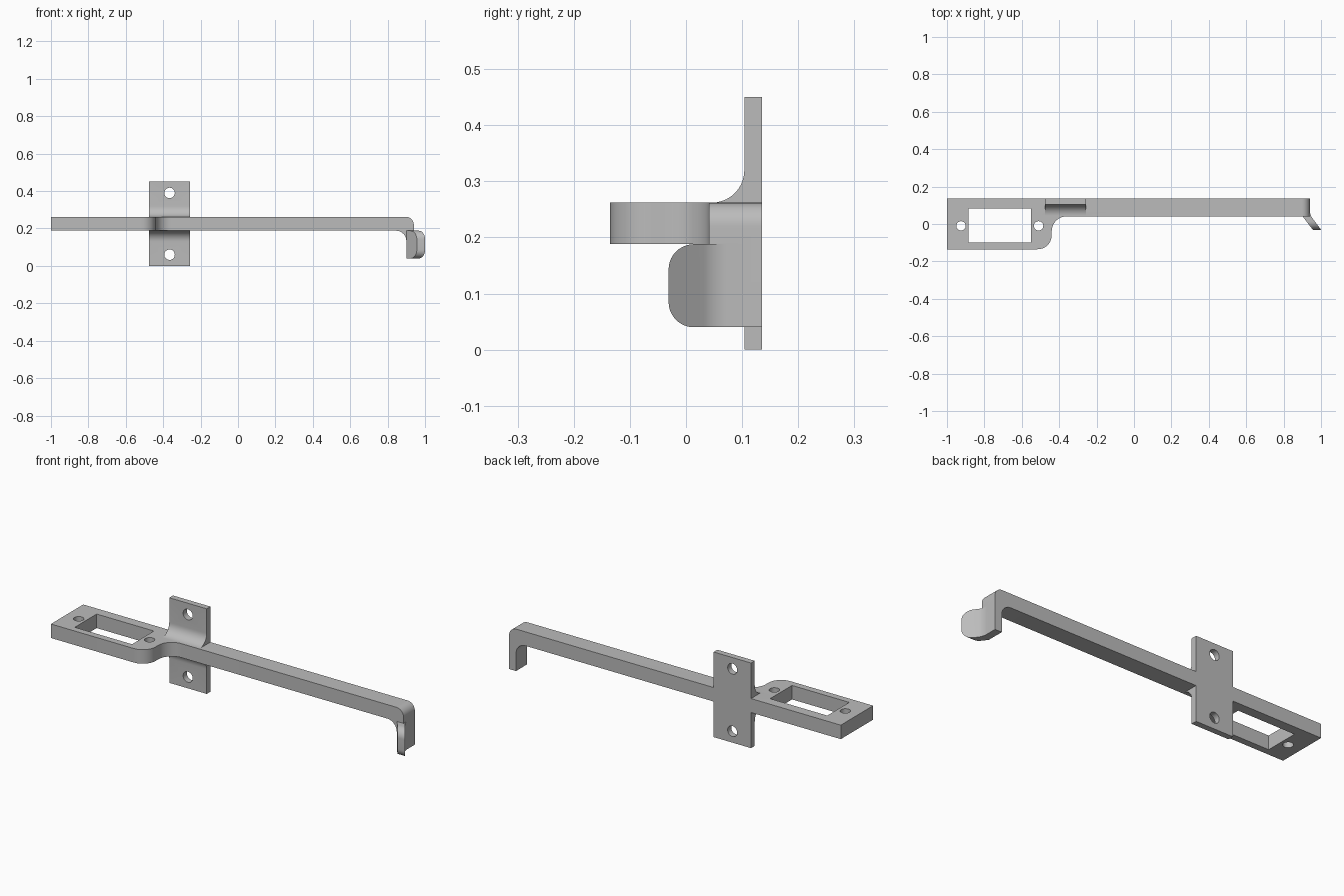
import bpy
import bmesh
from math import sin, cos, pi, radians
from mathutils import Vector

if "Cube" in bpy.data.objects:
    bpy.data.objects.remove(bpy.data.objects["Cube"])

steel = bpy.data.materials.new("plain_grey")
steel.use_nodes = True
steel.diffuse_color = (0.5, 0.5, 0.5, 1)
steel.node_tree.nodes["Principled BSDF"].inputs["Base Color"].default_value = (0.5, 0.5, 0.5, 1)


def rounded(points, steps=10):
    """Outline from (u, v) corners; a third value is the fillet radius."""
    out = []
    for i, p in enumerate(points):
        c = Vector(p[:2])
        if len(p) == 2:
            out.append(c)
            continue
        a = (Vector(points[i - 1][:2]) - c).normalized()
        b = (Vector(points[(i + 1) % len(points)][:2]) - c).normalized()
        half = a.angle(b) / 2
        centre = c + (a + b).normalized() * p[2] / sin(half)
        start = c + a * p[2] * cos(half) / sin(half) - centre
        end = c + b * p[2] * cos(half) / sin(half) - centre
        sweep = start.angle(end)
        for k in range(steps + 1):
            t = k / steps
            out.append(centre + (start * sin((1 - t) * sweep) + end * sin(t * sweep)) / sin(sweep))
    return out


def circle(u, v, r, sides=32):
    return [Vector((u + r * cos(2 * pi * k / sides), v + r * sin(2 * pi * k / sides)))
            for k in range(sides)]


def prism(name, outline, axis, lo, hi):
    """Extrude an outline along an axis; the other two axes keep their order."""
    bm = bmesh.new()

    def place(p, d):
        co = list(p)
        co.insert("xyz".index(axis), d)
        return bm.verts.new(co)

    face = bm.faces.new([place(p, lo) for p in outline])
    moved = bmesh.ops.extrude_face_region(bm, geom=[face])["geom"]
    shift = Vector([hi - lo if a == axis else 0 for a in "xyz"])
    bmesh.ops.translate(bm, vec=shift, verts=[g for g in moved if isinstance(g, bmesh.types.BMVert)])
    bmesh.ops.recalc_face_normals(bm, faces=bm.faces)
    mesh = bpy.data.meshes.new(name)
    bm.to_mesh(mesh)
    bm.free()
    mesh.materials.append(steel)
    obj = bpy.data.objects.new(name, mesh)
    bpy.context.collection.objects.link(obj)
    return obj


def combine(base, other, operation):
    """Apply a boolean and discard the second part."""
    mod = base.modifiers.new("combine", "BOOLEAN")
    mod.operation, mod.solver, mod.object = operation, "EXACT", other
    bpy.context.view_layer.objects.active = base
    bpy.ops.object.modifier_apply(modifier=mod.name)
    bpy.data.objects.remove(other)


BACK, FRONT = 0.135, 0.041      # arm depth
LOW, HIGH = 0.188, 0.262        # arm height

# Slotted plate with S-curved shoulder running into the arm
bracket = prism("bracket_arm", rounded([
    (-1, -BACK), (-0.44, -BACK, 0.075), (-0.44, FRONT, 0.08),
    (0.5, FRONT), (0.5, BACK), (-1, BACK)]), "z", LOW, HIGH)

# Arm end bending down
arm_end = prism("arm_end", rounded([
    (0.4, LOW), (0.9, LOW, 0.055), (0.9, 0.04), (0.94, 0.04),
    (0.94, HIGH, 0.042), (0.4, HIGH)]), "y", FRONT, BACK)

# Wall tab with fillets above and below the arm
wall = 0.104
tab = prism("wall_tab", rounded([
    (BACK, 0), (wall, 0), (wall, LOW, 0.058), (FRONT + 0.002, LOW),
    (FRONT + 0.002, HIGH), (wall, HIGH, 0.058), (wall, 0.45), (BACK, 0.45)]),
    "x", -0.475, -0.256)

# Flared finger, trimmed to a rounded tip
finger = prism("finger", rounded([
    (0.9, 0.1), (0.9, 0.043, 0.02), (0.956, -0.031), (1.0, -0.031),
    (0.94, 0.05, 0.07), (0.94, 0.1)]), "z", 0.04, LOW)
tip = prism("finger_trim", rounded([
    (-0.031, 0.04, 0.045), (0.2, 0.04), (0.2, LOW), (-0.031, LOW, 0.045)]), "x", 0.8, 1.1)
combine(finger, tip, "INTERSECT")

for part in (arm_end, tab, finger):
    combine(bracket, part, "UNION")

# Window and screw holes
window = [Vector(p) for p in ((-0.885, -0.1), (-0.55, -0.1), (-0.55, 0.083), (-0.885, 0.083))]
combine(bracket, prism("window_cutter", window, "z", 0.1, 0.4), "DIFFERENCE")
for x in (-0.925, -0.51):
    combine(bracket, prism("hole_cutter", circle(x, -0.01, 0.025), "z", 0.1, 0.4), "DIFFERENCE")
for z in (0.06, 0.39):
    combine(bracket, prism("hole_cutter", circle(-0.366, z, 0.028), "y", 0, 0.3), "DIFFERENCE")

# Smooth curves, crisp edges
bpy.ops.object.select_all(action="DESELECT")
bracket.select_set(True)
bpy.context.view_layer.objects.active = bracket
bpy.ops.object.shade_smooth_by_angle(angle=radians(25))
